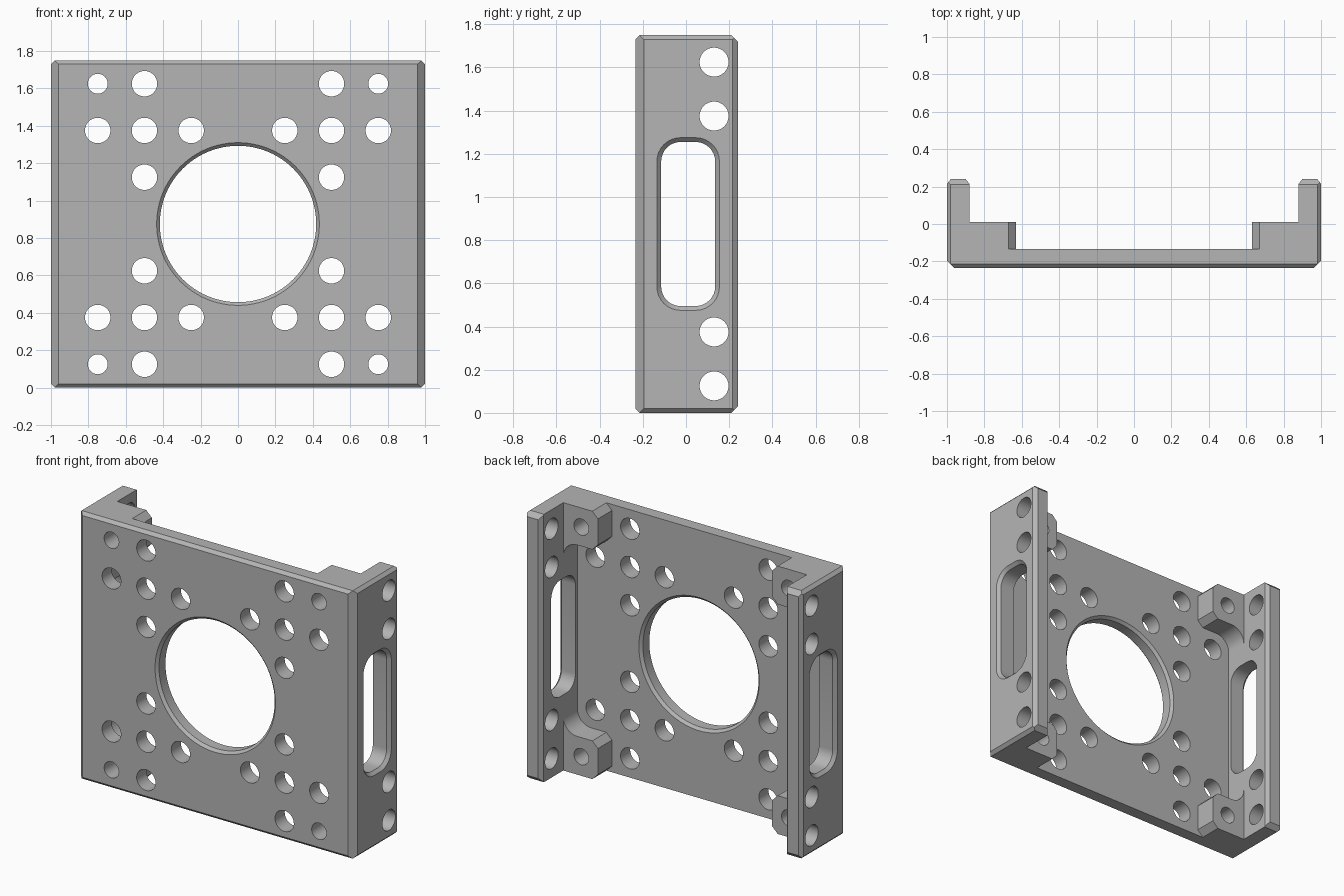
import bpy, bmesh
from math import sin, cos, pi, radians

if "Cube" in bpy.data.objects:
    bpy.data.objects.remove(bpy.data.objects["Cube"])

H, MID = 1.75, 0.875

grey = bpy.data.materials.new("matte grey")
grey.use_nodes = True
colour = (0.46, 0.46, 0.46, 1)
grey.diffuse_color = colour
grey.node_tree.nodes["Principled BSDF"].inputs["Base Color"].default_value = colour

# Axis placements: (a, b) is the profile plane, c the extrusion depth
ALONG_X = lambda a, b, c: (c, a, b)
ALONG_Y = lambda a, b, c: (a, c, b)
ALONG_Z = lambda a, b, c: (a, b, c)


def loft(bm, sections, place):
    """Skin a stack of (profile, depth) sections and cap both ends."""
    rings = [[bm.verts.new(place(a, b, c)) for a, b in pts] for pts, c in sections]
    n = len(rings[0])
    for r, s in zip(rings, rings[1:]):
        for i in range(n):
            j = (i + 1) % n
            bm.faces.new((r[i], r[j], s[j], s[i]))
    bm.faces.new(rings[0])
    bm.faces.new(rings[-1])


def prism(bm, pts, lo, hi, place):
    loft(bm, [(pts, lo), (pts, hi)], place)


def finish(name, bm):
    bmesh.ops.recalc_face_normals(bm, faces=bm.faces)
    mesh = bpy.data.meshes.new(name)
    bm.to_mesh(mesh)
    bm.free()
    mesh.materials.append(grey)
    obj = bpy.data.objects.new(name, mesh)
    bpy.context.collection.objects.link(obj)
    return obj


def combine(body, tool, operation):
    bpy.context.view_layer.objects.active = body
    mod = body.modifiers.new(tool.name, "BOOLEAN")
    mod.operation, mod.object, mod.solver = operation, tool, "EXACT"
    bpy.ops.object.modifier_apply(modifier=mod.name)
    bpy.data.objects.remove(tool)


def circle(a, b, r, n=40):
    return [(a + r * cos(2 * pi * i / n), b + r * sin(2 * pi * i / n)) for i in range(n)]


def rounded(a, b, w, h, r, n=8):
    """Rounded rectangle with half sizes w and h."""
    pts = []
    for q, (sx, sy) in enumerate(((1, 1), (-1, 1), (-1, -1), (1, -1))):
        for i in range(n + 1):
            t = (q + i / n) * pi / 2
            pts.append((a + sx * (w - r) + r * cos(t), b + sy * (h - r) + r * sin(t)))
    return pts


def mirrored(half):
    return half + [(-x, y) for x, y in reversed(half)]


# Front plate and both side walls as one channel
bm = bmesh.new()
channel = mirrored([(0.96, -0.235), (1, -0.195), (1, 0.215), (0.98, 0.24),
                    (0.90, 0.24), (0.88, 0.215), (0.88, -0.135)])
prism(bm, channel, -0.1, H + 0.1, ALONG_Z)
body = finish("mounting_bracket", bm)

# Four corner bosses, filleted into the walls
bm = bmesh.new()
fillet = [(0.78 + 0.1 * sin(t), 0.35 - 0.1 * cos(t)) for t in [i * pi / 16 for i in range(9)]]
boss = [(0.95, -0.05), (0.72, -0.05), (0.63, 0.04), (0.63, 0.21), (0.67, 0.25)]
boss += fillet + [(0.95, 0.35)]
for side in (1, -1):
    for flip in (False, True):
        pts = [(side * x, H - z if flip else z) for x, z in boss]
        prism(bm, pts, -0.19, 0.01, ALONG_Y)
combine(body, finish("corner_bosses", bm), "UNION")

# Trim top and bottom with chamfered outlines
bm = bmesh.new()
low = [(0.98, 0), (1.05, 0.07)]
prism(bm, mirrored(low + [(x, H - z) for x, z in reversed(low)]), -1, 1, ALONG_Y)
combine(body, finish("side_trim", bm), "INTERSECT")
bm = bmesh.new()
low = [(-0.285, 0.07), (-0.205, -0.01), (0.20, -0.01), (0.28, 0.07)]
prism(bm, low + [(y, H - z) for y, z in reversed(low)], -2, 2, ALONG_X)
combine(body, finish("end_trim", bm), "INTERSECT")

# Large central bore, chamfered on both faces, and the plate hole pattern
bm = bmesh.new()
bore = ((0.467, -0.285 + 0.018), (0.418, -0.218), (0.418, -0.152), (0.467, -0.103))
loft(bm, [(circle(0, MID, r, 96), y) for r, y in bore], ALONG_Y)
pattern = {0.25: (0.5,), 0.5: (0.25, 0.5, 0.75), 0.75: (0.5, 0.75)}
for x, offsets in pattern.items():
    for dz in offsets:
        r = 0.053 if x == dz == 0.75 else 0.068
        for sx in (x, -x):
            for sz in (dz, -dz):
                prism(bm, circle(sx, MID + sz, r), -0.5, 0.5, ALONG_Y)
combine(body, finish("plate_holes", bm), "DIFFERENCE")

# Side wall holes and slots with an outer chamfer
bm = bmesh.new()
for side in (1, -1):
    for dz in (0.5, 0.75):
        for z in (MID + dz, MID - dz):
            prism(bm, circle(0.13, z, 0.067), side * 0.7, side * 1.1, ALONG_X)
    steps = ((0, 0.8), (0, 0.98), (0.06, 1.04))
    loft(bm, [(rounded(0.01, MID, 0.125 + g, 0.38 + g, 0.09 + g), side * x)
              for g, x in steps], ALONG_X)
combine(body, finish("side_openings", bm), "DIFFERENCE")

# Smooth bores, crisp edges
bpy.ops.object.select_all(action="DESELECT")
body.select_set(True)
bpy.context.view_layer.objects.active = body
bpy.ops.object.shade_smooth_by_angle(angle=radians(25))
